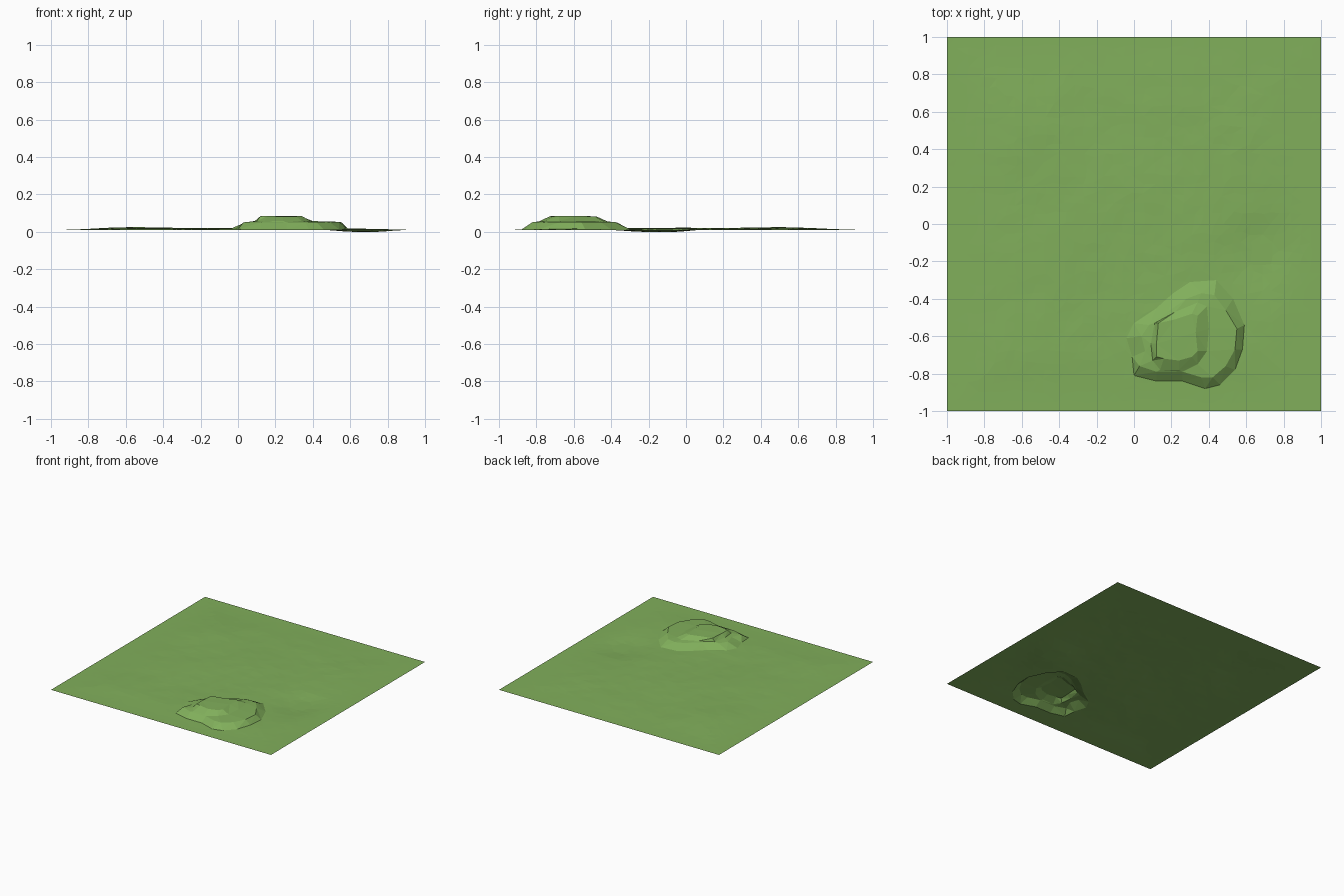
import bpy
import random
from math import exp, hypot
from mathutils import Vector, noise
from mathutils.geometry import delaunay_2d_cdt

random.seed(4)
if "Cube" in bpy.data.objects:
    bpy.data.objects.remove(bpy.data.objects["Cube"])

CELLS = 38
EDGE_HEIGHT = 0.01

# Contours of the mound in hundredths, clockwise from the left
FOOT = [(-4, -61), (0, -53), (12, -45), (21, -37), (30, -31), (44, -30), (53, -40),
        (59, -54), (58, -67), (54, -78), (46, -86), (38, -88), (26, -84), (12, -84),
        (0, -81), (-1, -71)]
SHELF = [(4, -60), (8, -54), (18, -47), (28, -40), (36, -37), (43, -38), (49, -46),
         (55, -56), (54, -67), (49, -76), (42, -82), (36, -82), (26, -79), (12, -79),
         (3, -76), (6, -68)]
CAP_FOOT = [(9, -64), (11, -53), (22, -47), (34, -42), (39, -44), (40, -56),
            (39, -68), (34, -75), (24, -78), (14, -78), (10, -73)]
CAP = [(12, -64), (13, -53), (22, -51), (31, -48), (34, -49), (33, -58),
       (34, -68), (31, -71), (24, -73), (16, -72), (12, -71)]


def make_material(name, colour):
    mat = bpy.data.materials.new(name)
    mat.use_nodes = True
    mat.diffuse_color = colour
    mat.node_tree.nodes["Principled BSDF"].inputs["Base Color"].default_value = colour
    return mat


def bump(x, y, cx, cy, radius):
    return exp(-(hypot(x - cx, y - cy) / radius) ** 2)


def ground_height(x, y):
    """Gentle swells that fade out to a level border."""
    border = min(1 - abs(x), 1 - abs(y))
    fade = min(1, max(0, border / 0.4))
    fade = fade * fade * (3 - 2 * fade)
    swell = 0.006 + 0.006 * noise.noise(Vector((x * 2, y * 2, 3)))
    swell += 0.007 * bump(x, y, -0.5, 0.5, 0.35) + 0.005 * bump(x, y, -0.3, -0.1, 0.4)
    swell -= 0.021 * bump(x, y, 0.7, -0.15, 0.2)
    rough = 0.002 * noise.noise(Vector((x * 9, y * 9, 0)))
    return max(0, EDGE_HEIGHT + fade * (swell + rough))


def inside(ring, x, y):
    hit = False
    for (ax, ay), (bx, by) in zip(ring, ring[1:] + ring[:1]):
        if (ay > y) != (by > y) and x < ax + (y - ay) * (bx - ax) / (by - ay):
            hit = not hit
    return hit


def near(ring, x, y, gap):
    return any(hypot(x - ax, y - ay) < gap for ax, ay in ring)


points, heights, edges = [], [], []


def add_point(x, y, z):
    points.append(Vector((x, y)))
    heights.append(z)


def add_ring(ring, height):
    """Add a closed contour whose edges the surface must follow."""
    start, count = len(points), len(ring)
    for i, (x, y) in enumerate(ring):
        x, y = x / 100, y / 100
        z = ground_height(x, y) if height is None else height + random.uniform(-0.002, 0.002)
        add_point(x, y, z)
        edges.append((start + i, start + (i + 1) % count))


# Mound tiers
for ring, height in ((FOOT, None), (SHELF, 0.052), (CAP_FOOT, 0.057)):
    add_ring(ring, height)
add_ring(CAP, 0.083)

# Surrounding ground, with slightly scattered points inside the border
for row in range(CELLS + 1):
    for col in range(CELLS + 1):
        x, y = 2 * col / CELLS - 1, 2 * row / CELLS - 1
        if 0 < row < CELLS and 0 < col < CELLS:
            x += random.uniform(-0.014, 0.014)
            y += random.uniform(-0.014, 0.014)
        if not inside(FOOT, x * 100, y * 100) and not near(FOOT, x * 100, y * 100, 2.5):
            add_point(x, y, ground_height(x, y))

# Join everything into one faceted sheet
flat, _, faces, origins, _, _ = delaunay_2d_cdt(points, edges, [], 0, 1e-5)
verts = []
for p, source in zip(flat, origins):
    z = heights[source[0]] if source else ground_height(p.x, p.y)
    verts.append((p.x, p.y, z))
lowest = min(v[2] for v in verts)
verts = [(x, y, z - lowest) for x, y, z in verts]

mesh = bpy.data.meshes.new("grassy_ground")
mesh.from_pydata(verts, [], faces)
mesh.validate()
mesh.materials.append(make_material("grass green", (0.22, 0.43, 0.105, 1)))
mesh.update()
ground = bpy.data.objects.new("grassy_ground", mesh)
bpy.context.collection.objects.link(ground)
